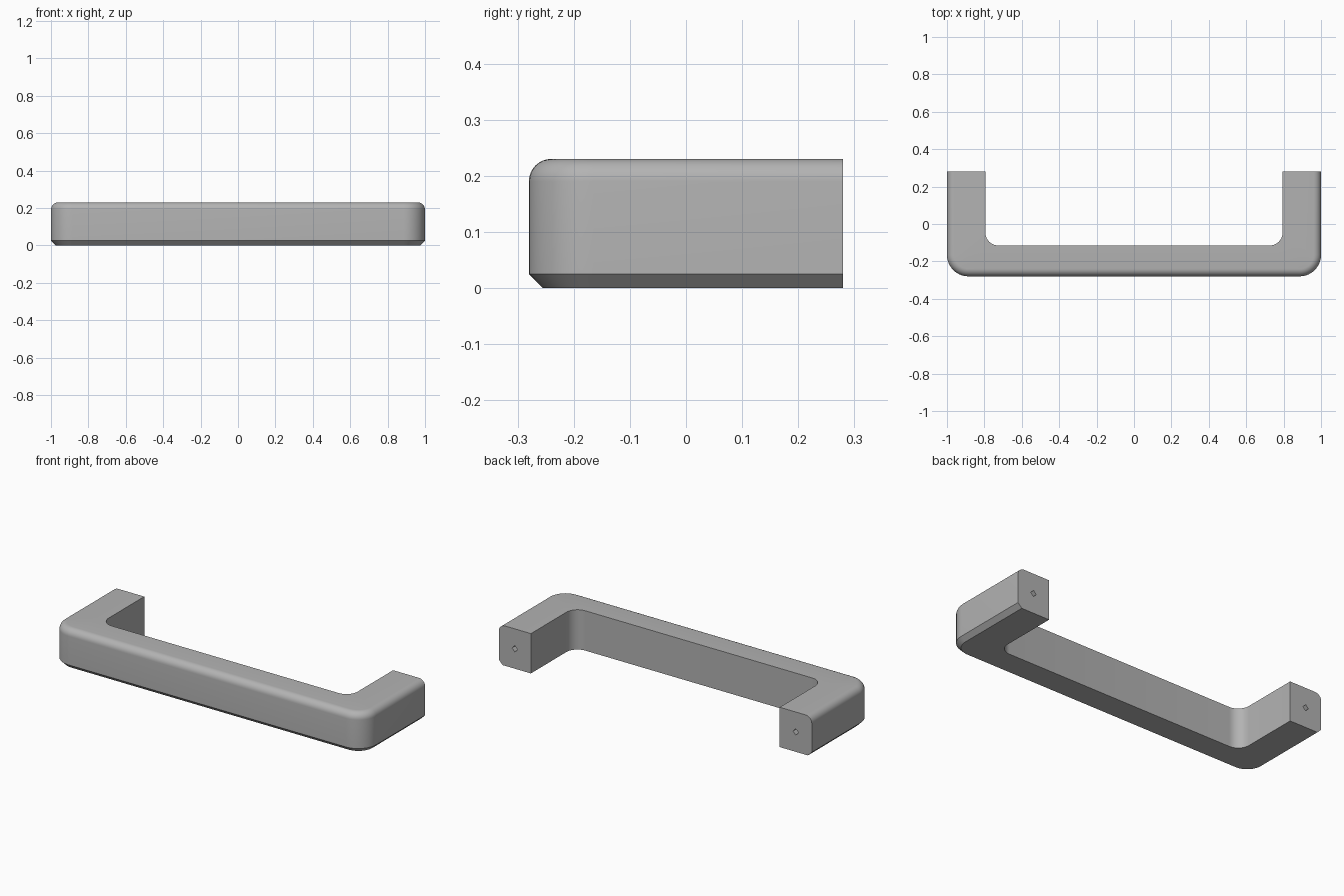
import bpy, bmesh
from math import sin, cos, pi, radians

cube = bpy.data.objects.get("Cube")
if cube:
    bpy.data.objects.remove(cube, do_unlink=True)

HEIGHT, BACK, FRONT = 0.23, 0.28, -0.28
ARM, BAR = 0.205, 0.165            # thickness of the legs and of the grip
R_OUT, R_IN = 0.115, 0.07          # corner radii in plan
FILLET, CHAMFER = 0.04, 0.025      # top rounding and bottom bevel
STEPS = 10

grey = bpy.data.materials.new("satin grey")
grey.use_nodes = True
grey.diffuse_color = (0.45, 0.45, 0.45, 1)
grey.node_tree.nodes["Principled BSDF"].inputs["Base Color"].default_value = grey.diffuse_color


def plan_path(x, y, radius):
    """Plan line of the U, given its side x, front y and corner radius."""
    half = [(x, BACK)]
    for i in range(STEPS + 1):
        a = pi / 2 * i / STEPS
        half.append((x - radius + radius * cos(a), y + radius - radius * sin(a)))
    return half + [(-px, py) for px, py in reversed(half)]


# Lines running along the handle: bevel, rounded top edge, then the inner side
rails = [(plan_path(1 - CHAMFER, FRONT + CHAMFER, R_OUT - CHAMFER), 0),
         (plan_path(1, FRONT, R_OUT), CHAMFER)]
for i in range(9):
    a = pi / 2 * i / 8
    inset = FILLET * (1 - cos(a))
    rails.append((plan_path(1 - inset, FRONT + inset, R_OUT - inset),
                  HEIGHT - FILLET + FILLET * sin(a)))
inner = plan_path(1 - ARM, FRONT + BAR, R_IN)
rails += [(inner, HEIGHT), (inner, 0)]

# Handle body skinned between the lines, with capped ends
bm = bmesh.new()
grid = [[bm.verts.new((x, y, z)) for x, y in path] for path, z in rails]
for k, row in enumerate(grid):
    nxt = grid[(k + 1) % len(grid)]
    for i in range(len(row) - 1):
        bm.faces.new((row[i], row[i + 1], nxt[i + 1], nxt[i]))
for end in (0, -1):
    bm.faces.new([row[end] for row in grid])
bmesh.ops.recalc_face_normals(bm, faces=bm.faces)
mesh = bpy.data.meshes.new("handle")
bm.to_mesh(mesh)
bm.free()
mesh.materials.append(grey)
handle = bpy.data.objects.new("handle", mesh)
bpy.context.collection.objects.link(handle)

# Small four-sided screw holes in the mounting ends
for side, label in ((1, "left"), (-1, "right")):
    bpy.ops.mesh.primitive_cylinder_add(
        vertices=4, radius=0.018, depth=0.3, rotation=(pi / 2, 0, 0),
        location=(side * (1 - ARM / 2), BACK, HEIGHT / 2))
    cutter = bpy.context.object
    cutter.name = label + "_screw_hole_cutter"
    cutter.data.materials.append(grey)
    cutter.hide_render = True
    cutter.hide_set(True)
    cut = handle.modifiers.new(label + " screw hole", "BOOLEAN")
    cut.operation, cut.solver, cut.object = "DIFFERENCE", "EXACT", cutter

# Apply the cuts, then smooth the rounded surfaces
bpy.ops.object.select_all(action="DESELECT")
bpy.context.view_layer.objects.active = handle
handle.select_set(True)
for name in [m.name for m in handle.modifiers]:
    bpy.ops.object.modifier_apply(modifier=name)
for obj in [o for o in bpy.data.objects if o.name.endswith("_cutter")]:
    bpy.data.objects.remove(obj, do_unlink=True)
bpy.ops.object.shade_smooth_by_angle(angle=radians(30))
